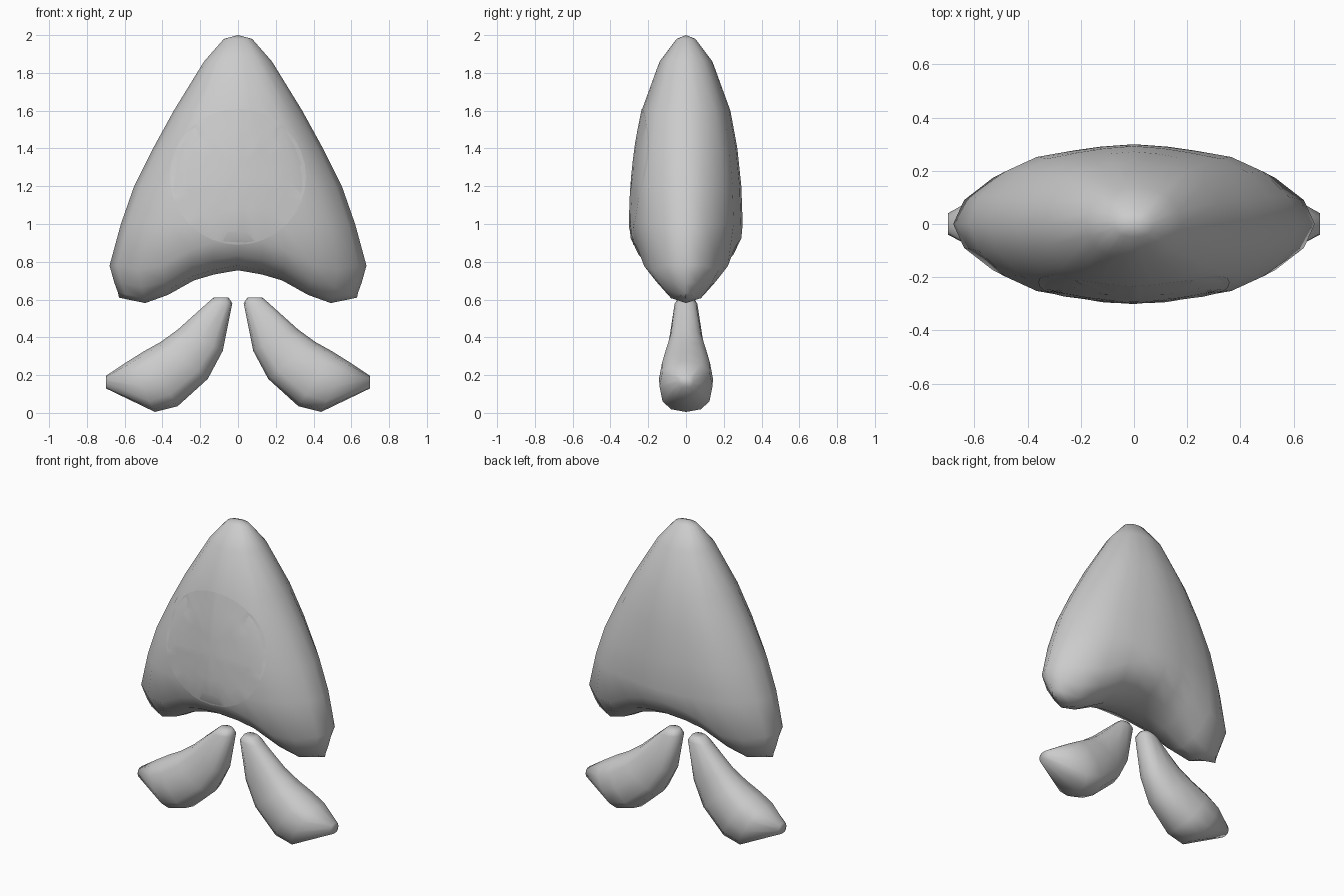
import bpy
import bmesh
import math

old = bpy.data.objects.get("Cube")
if old:
    bpy.data.objects.remove(old, do_unlink=True)

grey = bpy.data.materials.new("soft_grey")
grey.use_nodes = True
grey.diffuse_color = (0.6, 0.6, 0.6, 1)
grey.node_tree.nodes["Principled BSDF"].inputs["Base Color"].default_value = (0.6, 0.6, 0.6, 1)


def make_object(name, bm):
    bmesh.ops.remove_doubles(bm, verts=bm.verts, dist=0.0005)
    bmesh.ops.recalc_face_normals(bm, faces=bm.faces)
    mesh = bpy.data.meshes.new(name)
    bm.to_mesh(mesh)
    bm.free()
    mesh.materials.append(grey)
    for face in mesh.polygons:
        face.use_smooth = True
    obj = bpy.data.objects.new(name, mesh)
    bpy.context.collection.objects.link(obj)
    return obj


def loft(name, rings, cap_ends):
    """Skin a list of equal-length point rings."""
    bm = bmesh.new()
    loops = [[bm.verts.new(p) for p in ring] for ring in rings]
    for a, b in zip(loops, loops[1:]):
        n = len(a)
        for i in range(n):
            j = (i + 1) % n
            bm.faces.new((a[i], a[j], b[j], b[i]))
    if cap_ends:
        bm.faces.new(loops[0])
        bm.faces.new(loops[-1])
    return make_object(name, bm)


def interpolate(points, x):
    for (x0, z0), (x1, z1) in zip(points, points[1:]):
        if x <= x1:
            return z0 + (z1 - z0) * (x - x0) / (x1 - x0)
    return points[-1][1]


# Body: horizontal rings, the lower ones following the arched underside
quarter = [(1, 0), (0.94, 0.34), (0.78, 0.66), (0.59, 0.84), (0.37, 0.92), (0.2, 0.97), (0, 1)]
half = quarter + [(-x, y) for x, y in quarter[-2::-1]]
section = half + [(x, -y) for x, y in half[-2:0:-1]]
arch = [(0, 0.755), (0.2, 0.72), (0.46, 0.575), (0.63, 0.61), (0.7, 0.61)]

upper = [(2.0, 0, 0), (1.98, 0.075, 0.05), (1.86, 0.18, 0.14), (1.6, 0.34, 0.235),
         (1.4, 0.45, 0.272), (1.2, 0.55, 0.293), (1.0, 0.62, 0.3)]
# lift above the arch, half width, half depth, thinning at the lobes
lower = [(0.17, 0.68, 0.293, 0.1), (0.08, 0.655, 0.25, 0.25), (0.025, 0.635, 0.15, 0.2),
         (0, 0.63, 0, 0)]
body_rings = [[(x * w, y * d, z) for x, y in section] for z, w, d in upper]
for lift, w, d, thin in lower:
    body_rings.append([(x * w, y * d * (1 - thin * min(1, abs(x) / 0.6)),
                        interpolate(arch, abs(x * w)) + lift) for x, y in section])
body = loft("body", body_rings, False)

# Front patch: thin round skin hugging the body
bm = bmesh.new()
bmesh.ops.create_circle(bm, cap_ends=True, cap_tris=True, segments=32, radius=0.36)
bmesh.ops.subdivide_edges(bm, edges=bm.edges, cuts=3, use_grid_fill=True)
for v in bm.verts:
    v.co = (v.co.x, -0.5, 1.25 + v.co.y)
patch = make_object("front_patch", bm)
wrap = patch.modifiers.new("hug", 'SHRINKWRAP')
wrap.target = body
wrap.wrap_method = 'PROJECT'
wrap.use_project_y = True
wrap.use_positive_direction = True
wrap.use_negative_direction = False
wrap.offset = 0.003

# Tail fins: curved tapering lofts (outer point, inner point, half depth)
stations = [((0.13, 0.61), (0.05, 0.61), 0.04), ((0.17, 0.575), (0.03, 0.58), 0.06),
            ((0.32, 0.44), (0.08, 0.33), 0.09), ((0.41, 0.375), (0.16, 0.18), 0.12),
            ((0.5, 0.325), (0.32, 0.035), 0.143), ((0.58, 0.275), (0.44, 0.005), 0.14),
            ((0.7, 0.195), (0.7, 0.13), 0.04)]


def squash(v):
    return math.copysign(abs(v) ** 0.8, v)


for side, name in ((1, "left_fin"), (-1, "right_fin")):
    rings = []
    for (ox, oz), (ix, iz), depth in stations:
        ring = []
        for k in range(12):
            a = math.tau * k / 12
            t = 0.5 + 0.5 * squash(math.cos(a))
            ring.append((side * (ix + (ox - ix) * t), depth * squash(math.sin(a)),
                         iz + (oz - iz) * t))
        rings.append(ring)
    loft(name, rings, True)
